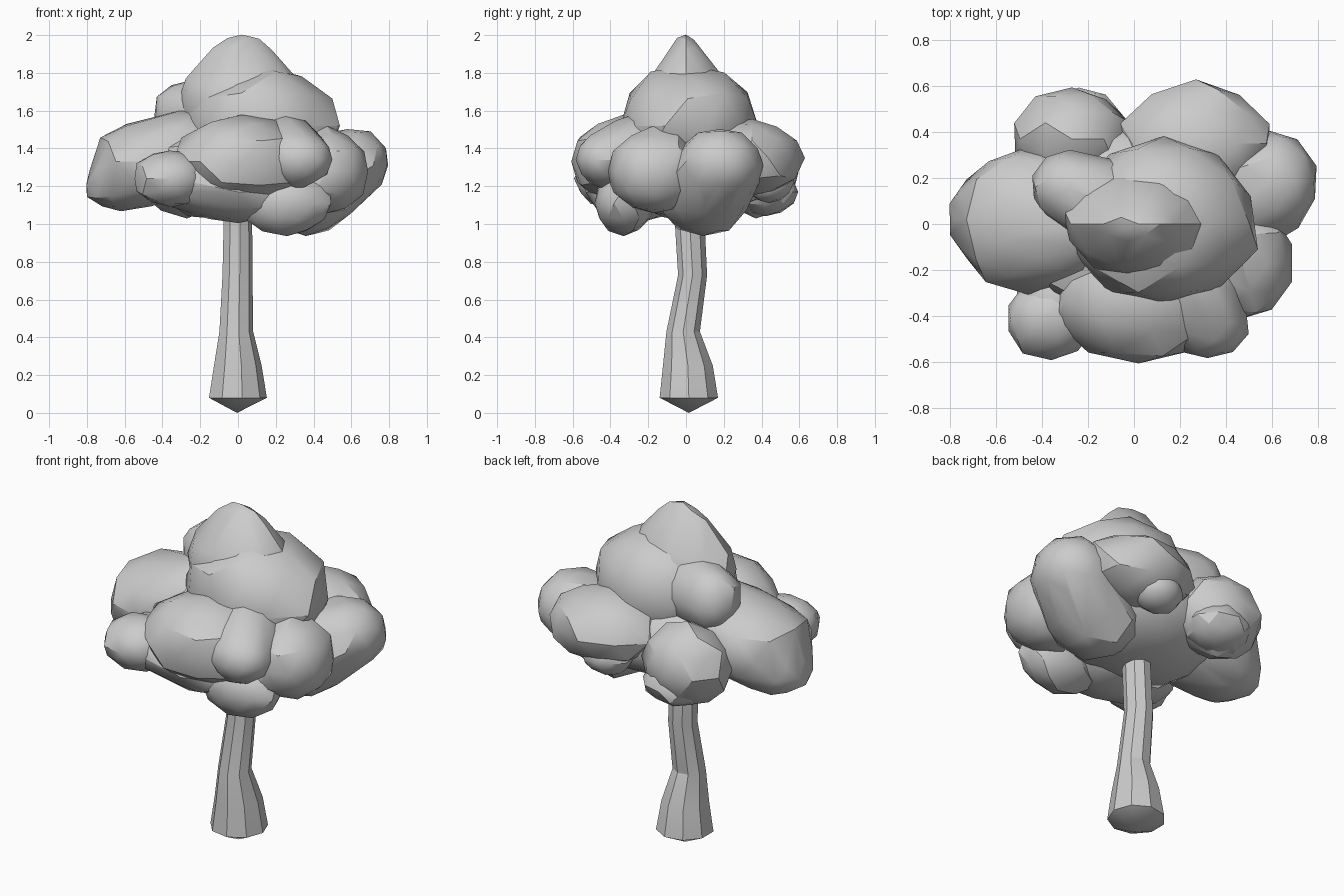
import bpy, bmesh, math, random
from mathutils import Vector

if "Cube" in bpy.data.objects:
    bpy.data.objects.remove(bpy.data.objects["Cube"])

random.seed(4)


def finish(name, bm, angle):
    bmesh.ops.recalc_face_normals(bm, faces=bm.faces)
    mesh = bpy.data.meshes.new(name)
    bm.to_mesh(mesh)
    bm.free()
    obj = bpy.data.objects.new(name, mesh)
    bpy.context.collection.objects.link(obj)
    bpy.ops.object.select_all(action='DESELECT')
    obj.select_set(True)
    bpy.context.view_layer.objects.active = obj
    bpy.ops.object.shade_smooth_by_angle(angle=math.radians(angle))


# Trunk: crooked faceted loft (x, y, z, radius x, radius y) with a pointed base
rings = [(-0.005, 0.015, 0.08, 0.158, 0.157), (-0.005, 0.01, 0.25, 0.13, 0.134),
         (-0.012, -0.015, 0.43, 0.092, 0.09), (-0.005, 0.035, 0.73, 0.082, 0.078),
         (-0.003, 0.02, 1.0, 0.078, 0.08), (0.0, 0.02, 1.2, 0.07, 0.07)]
SIDES = 9
bm = bmesh.new()
loops = []
for x, y, z, rx, ry in rings:
    loops.append([bm.verts.new((x + rx * math.cos(a), y + ry * math.sin(a), z))
                  for a in (2 * math.pi * i / SIDES for i in range(SIDES))])
for low, high in zip(loops, loops[1:]):
    for i in range(SIDES):
        j = (i + 1) % SIDES
        bm.faces.new((low[i], low[j], high[j], high[i]))
tip = bm.verts.new((-0.005, 0.015, 0.0))
for i in range(SIDES):
    bm.faces.new((tip, loops[0][(i + 1) % SIDES], loops[0][i]))
bm.faces.new(loops[-1])
finish("trunk", bm, 20)


# Leaf clumps: irregular faceted hull around one or more ellipsoids
def clump(name, lobes):
    bm = bmesh.new()
    for centre, radii in lobes:
        made = bmesh.ops.create_icosphere(bm, subdivisions=2, radius=1)
        for v in made["verts"]:
            k = random.uniform(0.96, 1.06)
            v.co = Vector(centre) + Vector([c * r * k for c, r in zip(v.co, radii)])
    bmesh.ops.delete(bm, geom=list(bm.edges), context='EDGES_FACES')
    bmesh.ops.convex_hull(bm, input=list(bm.verts))
    bmesh.ops.delete(bm, geom=[v for v in bm.verts if not v.link_faces], context='VERTS')
    finish(name, bm, 28)


clumps = {
    "crown_core": [((0.03, 0.0, 1.28), (0.54, 0.46, 0.27))],
    "crown_dome": [((0.13, 0.01, 1.52), (0.41, 0.37, 0.32))],
    "crown_peak": [((0.03, 0.0, 1.66), (0.34, 0.24, 0.20)),
                   ((0.02, 0.0, 1.85), (0.17, 0.09, 0.15))],
    "upper_left_clump": [((-0.28, 0.16, 1.57), (0.17, 0.16, 0.19)),
                         ((-0.10, 0.08, 1.57), (0.17, 0.20, 0.19))],
    "left_clump": [((-0.46, 0.02, 1.33), (0.30, 0.32, 0.23)),
                   ((-0.62, 0.02, 1.21), (0.19, 0.22, 0.14)),
                   ((-0.28, 0.00, 1.41), (0.20, 0.24, 0.19))],
    "back_left_clump": [((-0.27, 0.37, 1.27), (0.26, 0.22, 0.23))],
    "back_left_lower_clump": [((-0.24, 0.42, 1.17), (0.19, 0.17, 0.13))],
    "back_right_clump": [((0.27, 0.35, 1.35), (0.33, 0.27, 0.20))],
    "back_small_clump": [((0.20, 0.44, 1.22), (0.14, 0.13, 0.11))],
    "right_clump": [((0.36, 0.09, 1.19), (0.27, 0.26, 0.25)),
                    ((0.58, 0.18, 1.31), (0.22, 0.23, 0.20))],
    "right_front_clump": [((0.47, -0.17, 1.28), (0.22, 0.25, 0.23))],
    "front_clump": [((0.02, -0.33, 1.33), (0.37, 0.28, 0.24))],
    "front_left_clump": [((-0.36, -0.41, 1.24), (0.20, 0.18, 0.15))],
    "front_right_clump": [((0.32, -0.43, 1.34), (0.18, 0.15, 0.15)),
                          ((0.24, -0.28, 1.38), (0.22, 0.18, 0.19))],
    "front_lower_clump": [((0.26, -0.33, 1.11), (0.24, 0.16, 0.17))],
    "front_under_clump": [((0.0, -0.26, 1.17), (0.28, 0.26, 0.16)),
                          ((-0.33, -0.34, 1.24), (0.19, 0.20, 0.14))],
}
for name, lobes in clumps.items():
    clump(name, lobes)
